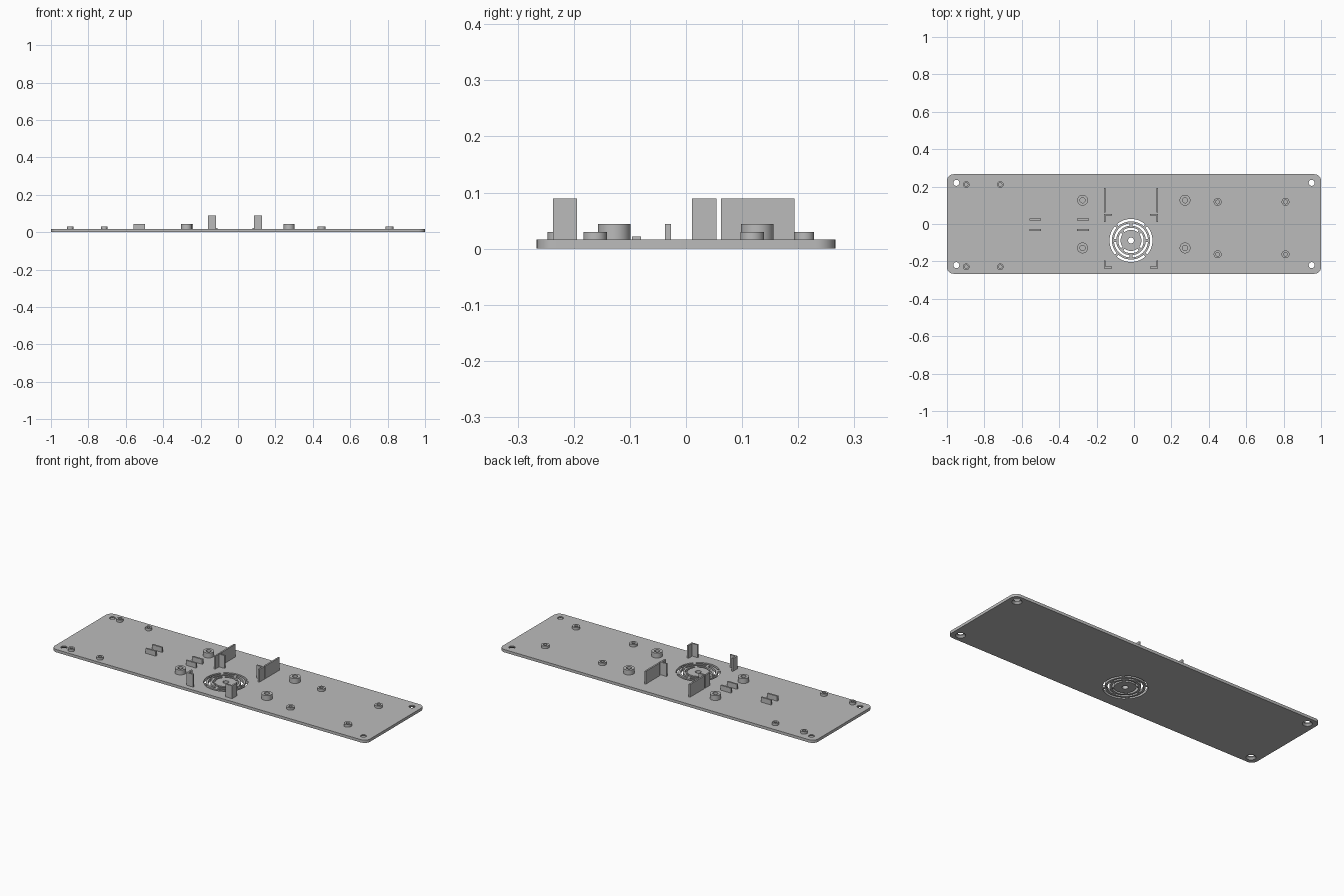
import bpy, bmesh
from math import cos, sin, pi, radians

cube = bpy.data.objects.get("Cube")
if cube:
    bpy.data.objects.remove(cube, do_unlink=True)

grey = bpy.data.materials.new("plain grey")
grey.use_nodes = True
GREY = (0.5, 0.5, 0.5, 1)
grey.diffuse_color = GREY
grey.node_tree.nodes["Principled BSDF"].inputs["Base Color"].default_value = GREY

T = 0.016          # plate thickness
SINK = 0.002       # overlap of parts into the plate
VENT = (-0.016, -0.088)


def finish(name, bm, smooth=False):
    bmesh.ops.recalc_face_normals(bm, faces=bm.faces)
    mesh = bpy.data.meshes.new(name)
    bm.to_mesh(mesh)
    bm.free()
    mesh.materials.append(grey)
    ob = bpy.data.objects.new(name, mesh)
    bpy.context.collection.objects.link(ob)
    if smooth:
        bpy.ops.object.select_all(action='DESELECT')
        ob.select_set(True)
        bpy.context.view_layer.objects.active = ob
        bpy.ops.object.shade_smooth_by_angle(angle=radians(35))
    return ob


def prism(bm, outline, z0, z1):
    """Extrude a flat outline from z0 to z1."""
    face = bm.faces.new([bm.verts.new((x, y, z0)) for x, y in outline])
    ext = bmesh.ops.extrude_face_region(bm, geom=[face])["geom"]
    bmesh.ops.translate(bm, vec=(0, 0, z1 - z0),
                        verts=[v for v in ext if isinstance(v, bmesh.types.BMVert)])


def arc(cx, cy, r, a0, a1, n):
    return [(cx + r * cos(a0 + (a1 - a0) * i / n),
             cy + r * sin(a0 + (a1 - a0) * i / n)) for i in range(n + 1)]


def box(name, x0, x1, y0, y1, top):
    bm = bmesh.new()
    prism(bm, [(x0, y0), (x1, y0), (x1, y1), (x0, y1)], T - SINK, top)
    return finish(name, bm)


def lathe(bm, cx, cy, profile, n=32):
    """Revolve a closed (radius, z) profile about a vertical axis."""
    rings = [[bm.verts.new((x, y, z)) for x, y in arc(cx, cy, r, 0, 2 * pi, n)[:-1]]
             for r, z in profile]
    for a, b in zip(rings, rings[1:] + rings[:1]):
        for i in range(n):
            j = (i + 1) % n
            bm.faces.new((a[i], a[j], b[j], b[i]))


def boss(name, x, y, r, hole, top):
    bm = bmesh.new()
    lathe(bm, x, y, [(r, T - SINK), (r, top), (hole, top), (hole, T - SINK)])
    finish(name, bm, True)


# Base plate with rounded corners
bm = bmesh.new()
R, W, D = 0.035, 1.0, 0.266
outline = []
for k, (sx, sy) in enumerate([(1, 1), (-1, 1), (-1, -1), (1, -1)]):
    outline += arc(sx * (W - R), sy * (D - R), R, k * pi / 2, (k + 1) * pi / 2, 8)
prism(bm, outline, 0, T)
plate = finish("base_plate", bm)

# Cutter: countersunk corner holes, vent centre hole and vent slots
bm = bmesh.new()
for sx in (-1, 1):
    for sy in (-1, 1):
        for r0, r1, z0, z1 in [(0.027, 0.016, -0.001, 0.010), (0.016, 0.016, 0.010, 0.03)]:
            lo = [bm.verts.new((x, y, z0)) for x, y in arc(sx * 0.95, sy * 0.22, r0, 0, 2 * pi, 24)[:-1]]
            hi = [bm.verts.new((x, y, z1)) for x, y in arc(sx * 0.95, sy * 0.22, r1, 0, 2 * pi, 24)[:-1]]
            if z0 < 0:
                bm.faces.new(lo)
                first = hi
            else:
                bm.faces.new(hi)
                bmesh.ops.delete(bm, geom=lo, context='VERTS')
                lo = first
                bm.faces.new(hi) if not hi[0].link_faces else None
            for i in range(24):
                j = (i + 1) % 24
                bm.faces.new((lo[i], lo[j], hi[j], hi[i]))
prism(bm, arc(*VENT, 0.016, 0, 2 * pi, 24)[:-1], -0.01, 0.03)
for r0, r1, turn in [(0.102, 0.115, pi / 4), (0.079, 0.091, 0), (0.056, 0.068, pi / 4)]:
    gap = 0.007 / r0
    for k in range(4):
        a0, a1 = turn + k * pi / 2 + gap, turn + (k + 1) * pi / 2 - gap
        prism(bm, arc(*VENT, r1, a0, a1, 14) + arc(*VENT, r0, a1, a0, 14), -0.01, 0.03)
cutter = finish("hole_cutter", bm)
cutter.hide_render = True
mod = plate.modifiers.new("holes", 'BOOLEAN')
mod.operation, mod.solver, mod.object = 'DIFFERENCE', 'EXACT', cutter
bpy.ops.object.select_all(action='DESELECT')
plate.select_set(True)
bpy.context.view_layer.objects.active = plate
bpy.ops.object.modifier_apply(modifier=mod.name)
bpy.data.objects.remove(cutter, do_unlink=True)
bpy.ops.object.shade_smooth_by_angle(angle=radians(30))

# Screw bosses in three sizes
for label, xs, ys, r, hole, top in [
        ("end_boss", (-0.897, -0.715), (0.211, -0.229), 0.0175, 0.009, 0.03),
        ("side_boss", (0.447, 0.81), (0.118, -0.162), 0.021, 0.01, 0.03),
        ("tall_boss", (-0.275, 0.273), (0.127, -0.128), 0.029, 0.014, 0.044)]:
    for x in xs:
        for y in ys:
            boss(label, x, y, r, hole, top)

# Paired clip fins
for x in (-0.56, -0.305):
    for y in (-0.037, 0.02):
        box("clip_fin", x, x + 0.064, y, y + 0.01, 0.044)

# Corner brackets, side walls and low tabs around the vent
H, LEG, TH = 0.089, 0.043, 0.009
for s in (-1, 1):
    edge = VENT[0] + s * 0.145
    for sy, y in ((1, 0.054), (-1, -0.237)):
        bm = bmesh.new()
        prism(bm, [(edge, y), (edge - s * LEG, y), (edge - s * LEG, y - sy * TH),
                   (edge - s * TH, y - sy * TH), (edge - s * TH, y - sy * LEG),
                   (edge, y - sy * LEG)], T - SINK, H)
        finish("corner_bracket", bm)
    xs = sorted((edge, edge - s * TH))
    box("side_wall", *xs, 0.062, 0.193, H)
    tab = VENT[0] + s * 0.097
    box("vent_tab", tab - 0.004, tab + 0.004, VENT[1] - 0.008, VENT[1] + 0.008, 0.022)
